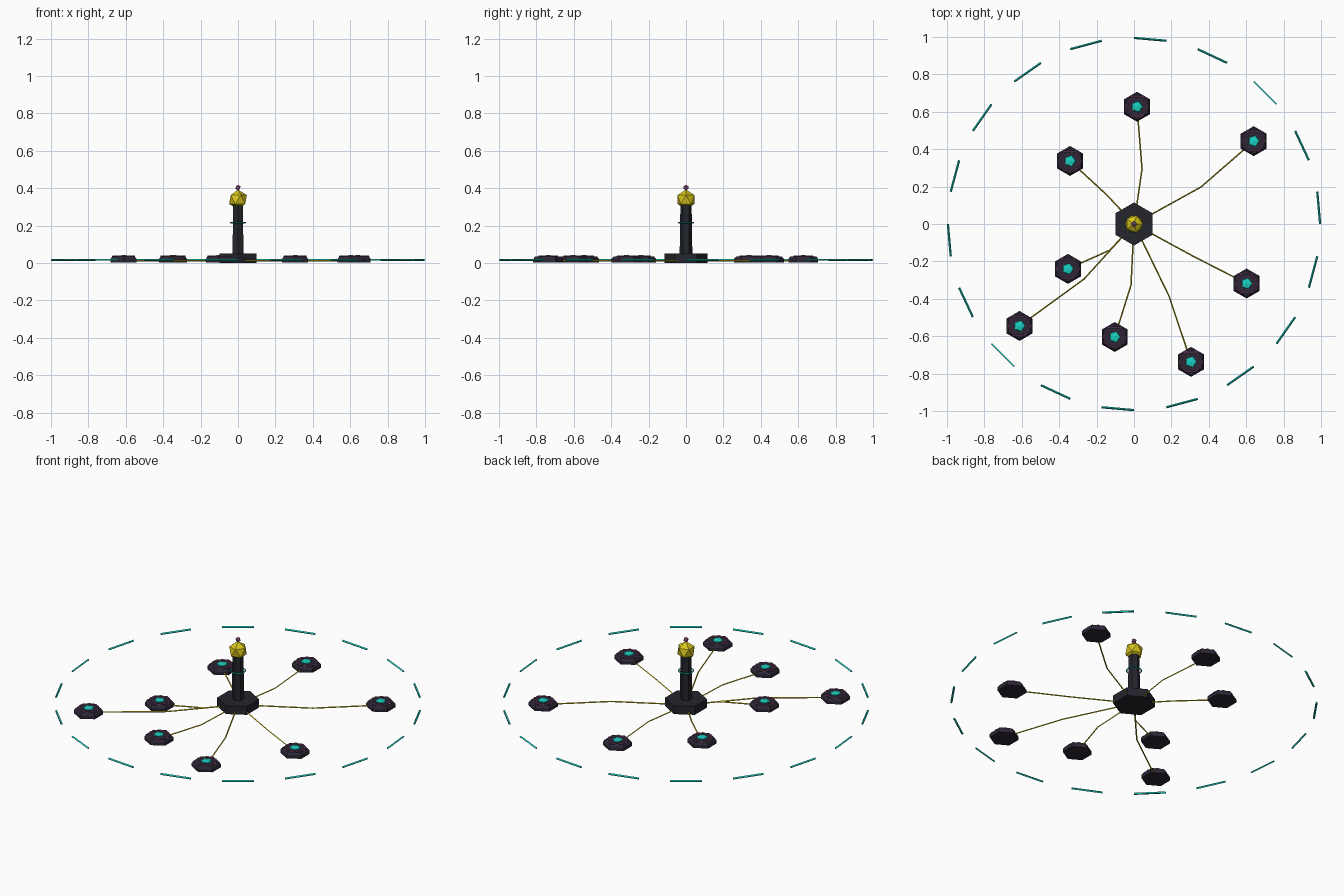
import bpy, bmesh, math
from mathutils import Vector

if "Cube" in bpy.data.objects:
    bpy.data.objects.remove(bpy.data.objects["Cube"])


def material(name, rgb):
    m = bpy.data.materials.new(name)
    m.diffuse_color = (*rgb, 1)
    m.use_nodes = True
    m.node_tree.nodes["Principled BSDF"].inputs["Base Color"].default_value = m.diffuse_color
    return m


DARK = material("charcoal", (0.018, 0.019, 0.026))
POD = material("dark violet", (0.026, 0.020, 0.037))
TEAL = material("teal", (0.01, 0.63, 0.54))
GOLD = material("yellow", (0.68, 0.56, 0.012))
PINK = material("pink", (0.42, 0.13, 0.32))


def add_mesh(name, bm, mat):
    bmesh.ops.recalc_face_normals(bm, faces=bm.faces)
    me = bpy.data.meshes.new(name)
    bm.to_mesh(me)
    bm.free()
    me.materials.append(mat)
    ob = bpy.data.objects.new(name, me)
    bpy.context.collection.objects.link(ob)
    return ob


def loft(name, rings, mat):
    """Closed skin over a list of vertex rings."""
    bm = bmesh.new()
    vr = [[bm.verts.new(p) for p in ring] for ring in rings]
    n = len(vr[0])
    for a, b in zip(vr, vr[1:]):
        for i in range(n):
            j = (i + 1) % n
            bm.faces.new((a[i], a[j], b[j], b[i]))
    bm.faces.new(vr[0])
    bm.faces.new(vr[-1])
    return add_mesh(name, bm, mat)


def hex_stack(name, profile, mat, x=0, y=0):
    """Six-sided turned shape with corners toward +y and -y."""
    angles = [math.radians(90 + 60 * i) for i in range(6)]
    return loft(name, [[(x + r * math.cos(a), y + r * math.sin(a), z) for a in angles]
                       for r, z in profile], mat)


def tube(name, points, radius, mat, roll=0):
    """Four-sided rod along a horizontal path."""
    pts = [Vector(p) for p in points]
    rings = []
    for i, p in enumerate(pts):
        d = (pts[min(i + 1, len(pts) - 1)] - pts[max(i - 1, 0)]).normalized()
        side = Vector((-d.y, d.x, 0))
        rings.append([p + radius * (side * math.cos(roll + k * math.pi / 2)
                                    + Vector((0, 0, 1)) * math.sin(roll + k * math.pi / 2))
                      for k in range(4)])
    return loft(name, rings, mat)


def gem(name, loc, radius, mat, flat=1.0):
    bm = bmesh.new()
    bmesh.ops.create_icosphere(bm, subdivisions=1, radius=radius)
    for v in bm.verts:
        v.co.z *= flat
    ob = add_mesh(name, bm, mat)
    ob.location = loc
    return ob


def ring(name, loc, major, minor, sides, mat):
    bpy.ops.mesh.primitive_torus_add(major_radius=major, minor_radius=minor,
                                     major_segments=sides, minor_segments=4, location=loc)
    ob = bpy.context.object
    ob.name = name
    ob.data.materials.append(mat)
    return ob


# Central hub, tower and beacon
hex_stack("hub_base", [(0.115, 0.0), (0.115, 0.05)], DARK)
hex_stack("tower", [(0.034, 0.05), (0.030, 0.31)], DARK)
ring("tower_ring", (0, 0, 0.217), 0.041, 0.004, 16, TEAL)
gem("beacon", (0, 0, 0.34), 0.053, GOLD)
gem("beacon_tip", (0, 0, 0.404), 0.015, PINK)

# Pods with the bend of the cable that feeds each one
pods = [
    ((0.016, 0.627), (0.043, 0.294)),
    ((0.640, 0.443), (0.358, 0.198)),
    ((-0.342, 0.337), (-0.145, 0.155)),
    ((-0.353, -0.240), (-0.128, -0.139)),
    ((-0.612, -0.545), (-0.267, -0.294)),
    ((-0.103, -0.604), (-0.016, -0.326)),
    ((0.305, -0.737), (0.187, -0.385)),
    ((0.602, -0.318), (0.320, -0.174)),
]
for (x, y), (bx, by) in pods:
    hex_stack("pod", [(0.08, 0.003), (0.08, 0.022), (0.069, 0.036)], POD, x, y)
    ring("pod_ring", (x, y, 0.037), 0.059, 0.0035, 6, PINK)
    gem("pod_core", (x, y, 0.036), 0.032, TEAL, 0.25)
    tube("cable", [(0, 0, 0.012), (bx, by, 0.012), (x, y, 0.012)], 0.004, GOLD)

# Dashed perimeter, every other ten degrees
for k in range(18):
    a, b = math.radians(20 * k), math.radians(20 * k + 10)
    roll = math.pi / 4 if k in (2, 11) else 0
    tube("perimeter_dash", [(0.995 * math.cos(t), 0.995 * math.sin(t), 0.017) for t in (a, b)],
         0.006, TEAL, roll)
